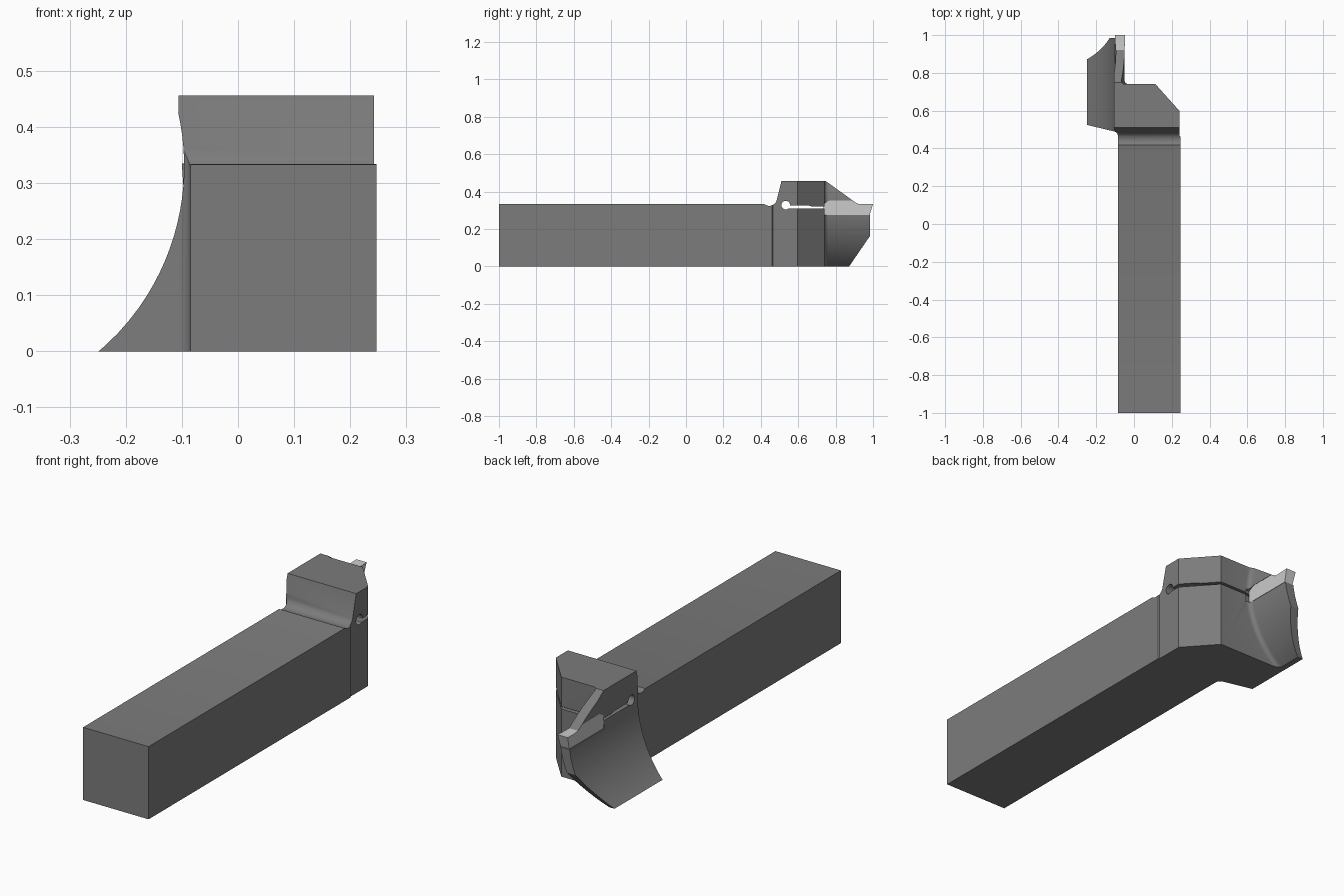
import bpy, bmesh, math

if "Cube" in bpy.data.objects:
    bpy.data.objects.remove(bpy.data.objects["Cube"])


def loft(name, sections):
    """Closed solid through equal-length 3D loops, capped at both ends."""
    bm = bmesh.new()
    rings = [[bm.verts.new(p) for p in s] for s in sections]
    n = len(rings[0])
    for a, b in zip(rings, rings[1:]):
        for i in range(n):
            j = (i + 1) % n
            bm.faces.new((a[i], a[j], b[j], b[i]))
    bm.faces.new(rings[0][::-1])
    bm.faces.new(rings[-1])
    bmesh.ops.recalc_face_normals(bm, faces=bm.faces)
    mesh = bpy.data.meshes.new(name)
    bm.to_mesh(mesh)
    bm.free()
    obj = bpy.data.objects.new(name, mesh)
    bpy.context.collection.objects.link(obj)
    return obj


def prism(name, pts, axis, lo, hi):
    """Extrude a 2D outline along x, y or z."""
    place = {'x': lambda p, t: (t, p[0], p[1]),
             'y': lambda p, t: (p[0], t, p[1]),
             'z': lambda p, t: (p[0], p[1], t)}[axis]
    return loft(name, [[place(p, t) for p in pts] for t in (lo, hi)])


def boolean(obj, tool, op):
    tool.hide_render = True
    mod = obj.modifiers.new(op, 'BOOLEAN')
    mod.operation, mod.object, mod.solver = op, tool, 'EXACT'
    bpy.context.view_layer.objects.active = obj
    bpy.ops.object.modifier_apply(modifier=mod.name)
    bpy.data.objects.remove(tool)


def arc(cx, r, z0, z1, n=20, cz=0.33):
    """Points (x, z) on the right-hand side of a circle."""
    zs = [z0 + (z1 - z0) * i / n for i in range(n + 1)]
    return [(cx + math.sqrt(r * r - (z - cz) ** 2), z) for z in zs]


def finish(obj, name, shade):
    mat = bpy.data.materials.new(name)
    mat.diffuse_color = (shade, shade, shade, 1)
    mat.use_nodes = True
    mat.node_tree.nodes["Principled BSDF"].inputs["Base Color"].default_value = mat.diffuse_color
    obj.data.materials.clear()
    obj.data.materials.append(mat)
    for p in obj.data.polygons:
        p.material_index = 0
    bpy.ops.object.select_all(action='DESELECT')
    obj.select_set(True)
    bpy.context.view_layer.objects.active = obj
    bpy.ops.object.shade_smooth_by_angle(angle=math.radians(25))


# Holder: side outline of shank and head, with a relief dip behind the head
dip = [(0.445 + 0.042 * math.cos(a), 0.366 + 0.042 * math.sin(a))
       for a in [math.radians(230 + 12 * i) for i in range(10)]]
side = ([(-1, 0), (-1, 0.333), (0.415, 0.333)] + dip +
        [(0.51, 0.456), (0.748, 0.456), (0.905, 0.343), (0.985, 0.30),
         (0.985, 0.165), (0.872, 0)])
holder = prism("tool_holder", side, 'x', -0.4, 0.4)

# Plan outline: straight shank, flared left side, chamfered right corner
plan = [(-0.085, -1.1), (0.247, -1.1), (0.247, 0.46), (0.242, 0.466),
        (0.242, 0.597), (0.114, 0.74), (0.114, 1.1), (-0.35, 1.1),
        (-0.35, 0.549), (-0.105, 0.49), (-0.097, 0.487), (-0.091, 0.482),
        (-0.087, 0.475), (-0.085, 0.466)]
boolean(holder, prism("plan_shape", plan, 'z', -0.1, 0.6), 'INTERSECT')

# Cross-section: concave left flank
section = arc(-0.53, 0.434, -0.01, 0.425) + [(-0.106, 0.435), (-0.106, 0.6), (0.4, 0.6), (0.4, -0.01)]
boolean(holder, prism("flank_shape", section, 'y', -1.2, 1.2), 'INTERSECT')

# Clear the space right of the curved blade, with a fillet at its root
rings = []
f = 0.022
for i in range(6):
    t = math.radians(18 * i)
    loop = arc(-0.455, 0.405 + f * (1 - math.sin(t)), -0.01, 0.5) + [(0.5, 0.5), (0.5, -0.01)]
    rings.append([(x, 0.74 + f * (1 - math.cos(t)), z) for x, z in loop])
rings.append([(x, 1.2, z) for x, y, z in rings[-1]])
boolean(holder, loft("blade_clearance", rings), 'DIFFERENCE')

# Clamping slot and its round end
boolean(holder, prism("slot", [(0.53, 0.31), (0.76, 0.31), (0.76, 0.321), (0.67, 0.321),
                               (0.66, 0.325), (0.53, 0.325)], 'x', -0.5, 0.5), 'DIFFERENCE')
hole = [(0.533 + 0.023 * math.cos(math.tau * i / 32), 0.328 + 0.023 * math.sin(math.tau * i / 32))
        for i in range(32)]
boolean(holder, prism("slot_hole", hole, 'x', -0.5, 0.5), 'DIFFERENCE')

# Insert seat cut through the blade
seat = [(0.735, 0.275), (1.1, 0.275), (1.1, 0.335), (0.915, 0.335), (0.89, 0.352),
        (0.765, 0.352), (0.735, 0.335)]
boolean(holder, prism("seat_cut", seat, 'x', -0.2, -0.03), 'DIFFERENCE')
finish(holder, "dark_steel", 0.2)

# Cutting insert: flared cutting edge, waisted body
outline = [(0.735, 0.275), (0.90, 0.275), (0.982, 0.275), (1.0, 0.335), (0.96, 0.333),
           (0.915, 0.335), (0.89, 0.352), (0.765, 0.352), (0.735, 0.335)]


def half_width(y, z):
    return 0.026 if y > 0.95 and z > 0.3 else 0.022


insert = loft("cutting_insert", [[(-0.074 + s * half_width(y, z), y, z) for y, z in outline]
                                 for s in (-1, 1)])
finish(insert, "light_carbide", 0.58)
